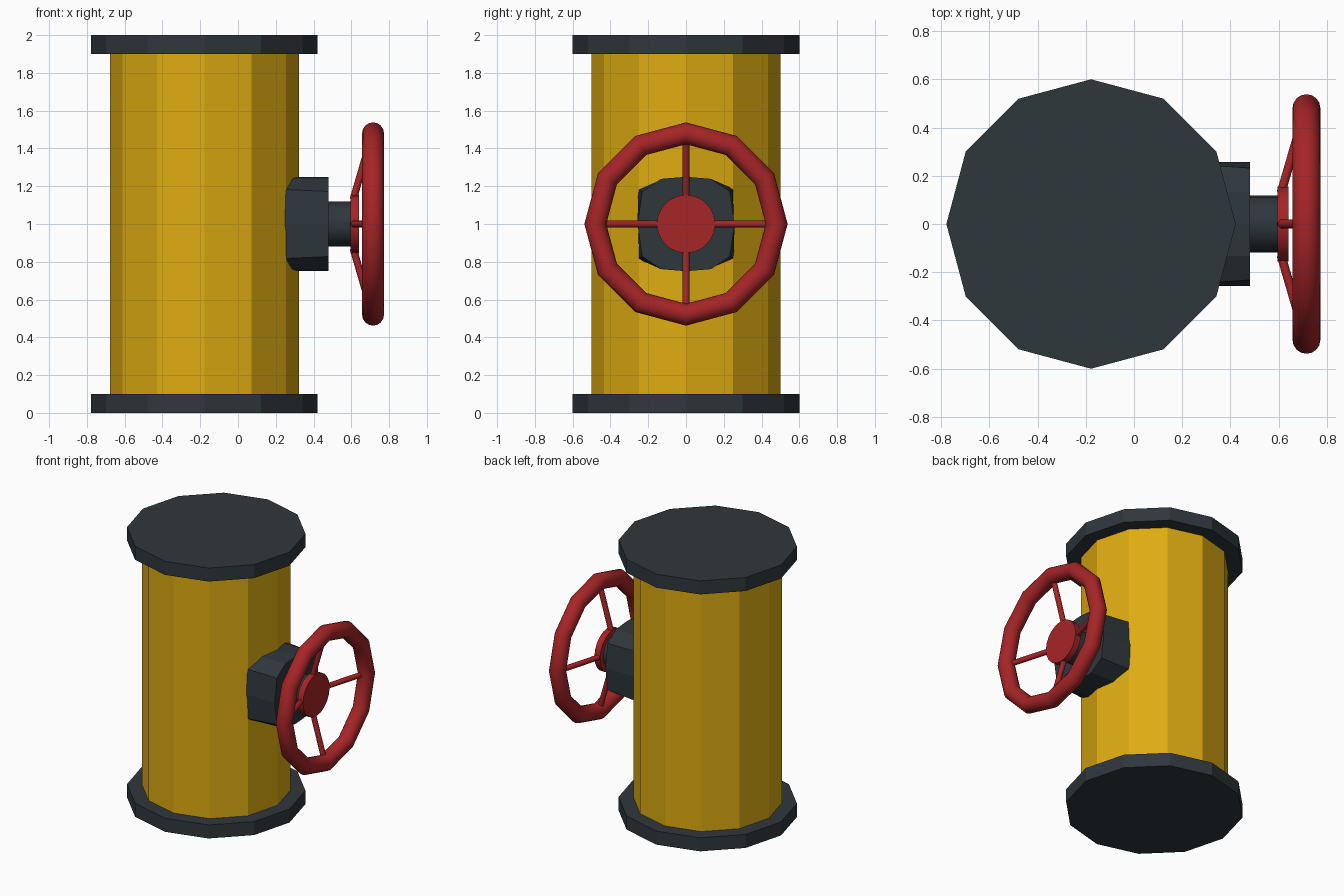
import bpy, bmesh, math
from mathutils import Vector, Matrix

if "Cube" in bpy.data.objects:
    bpy.data.objects.remove(bpy.data.objects["Cube"])


def material(name, rgb):
    m = bpy.data.materials.new(name)
    m.diffuse_color = (*rgb, 1)
    m.use_nodes = True
    m.node_tree.nodes["Principled BSDF"].inputs["Base Color"].default_value = m.diffuse_color
    return m


YELLOW = material("yellow paint", (0.73, 0.41, 0.006))
DARK = material("dark steel", (0.028, 0.038, 0.046))
RED = material("red paint", (0.38, 0.018, 0.02))


def finish(name, bm, mat, smooth=False):
    bmesh.ops.recalc_face_normals(bm, faces=bm.faces)
    me = bpy.data.meshes.new(name)
    bm.to_mesh(me)
    bm.free()
    me.materials.append(mat)
    for p in me.polygons:
        p.use_smooth = smooth and len(p.vertices) == 4
    ob = bpy.data.objects.new(name, me)
    bpy.context.collection.objects.link(ob)
    return ob


def rod(name, a, b, radius, sides, mat, smooth=False):
    """Capped cylinder running from point a to point b."""
    a, b = Vector(a), Vector(b)
    d = b - a
    turn = Vector((0, 0, 1)).rotation_difference(d).to_matrix().to_4x4()
    bm = bmesh.new()
    # first corner lies on local +x
    rings = [[bm.verts.new(turn @ Vector((radius * math.cos(math.tau * i / sides),
                                          radius * math.sin(math.tau * i / sides), z)) + a)
              for i in range(sides)] for z in (0, d.length)]
    bridge(bm, rings)
    return finish(name, bm, mat, smooth)


def bridge(bm, rings):
    lo, hi = rings
    n = len(lo)
    for i in range(n):
        j = (i + 1) % n
        bm.faces.new((lo[i], lo[j], hi[j], hi[i]))
    bm.faces.new(lo)
    bm.faces.new(hi)


# Pipe body and end flanges
PX = -0.178
rod("pipe_body", (PX, 0, 0.05), (PX, 0, 1.95), 0.5, 12, YELLOW)
rod("bottom_flange", (PX, 0, 0), (PX, 0, 0.1), 0.6, 12, DARK)
rod("top_flange", (PX, 0, 1.9), (PX, 0, 2), 0.6, 12, DARK)


# Rounded-square valve block, its corners slightly trimmed at the front
def block_ring(bm, x, corner):
    quarter = [(0.257, 0), corner, (0.132, 0.239)]
    pts = quarter + [(0, 0.25)]
    pts += [(-y, z) for y, z in reversed(quarter)]
    pts += [(y, -z) for y, z in reversed(pts[1:-1])]
    return [bm.verts.new((x, y, 1 + z)) for y, z in pts]


bm = bmesh.new()
bridge(bm, [block_ring(bm, 0.2, (0.252, 0.185)), block_ring(bm, 0.48, (0.232, 0.172))])
finish("valve_block", bm, DARK)

# Stem and hub
rod("valve_stem", (0.45, 0, 1), (0.61, 0, 1), 0.118, 16, DARK, True)
rod("wheel_hub", (0.595, 0, 1), (0.641, 0, 1), 0.155, 20, RED, True)

# Hand wheel rim
bm = bmesh.new()
MAJOR, MINOR, NS, NR = 0.48, 0.058, 12, 16
grid = []
for i in range(NS):
    rot = Matrix.Rotation(math.tau * i / NS, 4, 'X')
    grid.append([bm.verts.new(Vector((0.715, 0, 1)) + rot @ Vector((
        MINOR * math.sin(math.tau * k / NR), 0,
        MAJOR + MINOR * math.cos(math.tau * k / NR)))) for k in range(NR)])
for i in range(NS):
    a, b = grid[i], grid[(i + 1) % NS]
    for k in range(NR):
        l = (k + 1) % NR
        bm.faces.new((a[k], b[k], b[l], a[l]))
finish("wheel_rim", bm, RED, True)

# Four spokes sloping from the hub out to the rim
for i in range(4):
    c, s = round(math.cos(i * math.pi / 2)), round(math.sin(i * math.pi / 2))
    rod(f"wheel_spoke_{i + 1}", (0.61, 0.13 * c, 1 + 0.13 * s),
        (0.706, 0.46 * c, 1 + 0.46 * s), 0.019, 10, RED, True)
